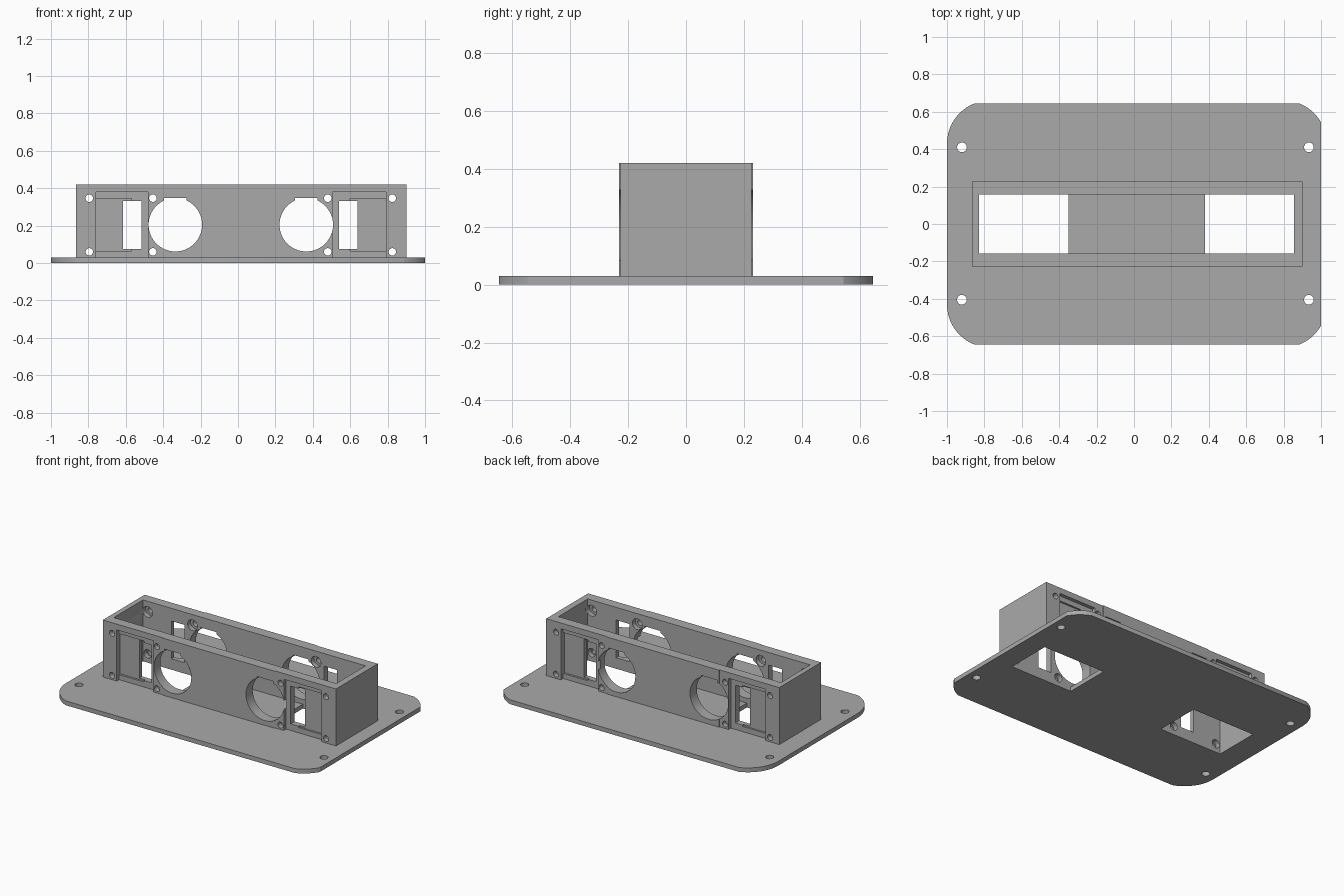
import bpy
import math

if "Cube" in bpy.data.objects:
    bpy.data.objects.remove(bpy.data.objects["Cube"])

gray = bpy.data.materials.new("plain gray")
gray.diffuse_color = (0.4, 0.4, 0.4, 1)
gray.use_nodes = True
gray.node_tree.nodes["Principled BSDF"].inputs["Base Color"].default_value = gray.diffuse_color


def box(name, x0, x1, y0, y1, z0, z1):
    bpy.ops.mesh.primitive_cube_add(
        size=1, location=((x0 + x1) / 2, (y0 + y1) / 2, (z0 + z1) / 2))
    ob = bpy.context.object
    ob.name = name
    ob.scale = (x1 - x0, y1 - y0, z1 - z0)
    bpy.ops.object.transform_apply(location=True, rotation=True, scale=True)
    return ob


def rod(name, loc, r, length, along_y=True, n=32):
    bpy.ops.mesh.primitive_cylinder_add(
        vertices=n, radius=r, depth=length, location=loc,
        rotation=(math.pi / 2 if along_y else 0, 0, 0))
    ob = bpy.context.object
    ob.name = name
    bpy.ops.object.transform_apply(location=True, rotation=True, scale=True)
    return ob


def combine(target, other, op='DIFFERENCE'):
    mod = target.modifiers.new("cut", 'BOOLEAN')
    mod.operation, mod.solver, mod.object = op, 'EXACT', other
    bpy.context.view_layer.objects.active = target
    bpy.ops.object.modifier_apply(modifier=mod.name)
    bpy.data.objects.remove(other, do_unlink=True)


# Base plate outline: circular corners clipped by a rectangle
R, HY = 0.23, 0.645
outline = []
for cx, cy, start in ((0.8, 0.43, 0), (-0.77, 0.43, 90),
                      (-0.77, -0.43, 180), (0.8, -0.43, 270)):
    right = cx > 0
    top_angle = math.degrees(math.asin((HY - 0.43) / R))
    low = math.degrees(math.acos(0.2 / R)) if right else 0
    span = [low + (top_angle - low) * i / 10 for i in range(11)]
    if start in (90, 270):
        span.reverse()
    for a in span:
        a = math.radians(a)
        sx = 1 if cx > 0 else -1
        sy = 1 if cy > 0 else -1
        outline.append((cx + sx * R * math.cos(a), cy + sy * R * math.sin(a)))
n = len(outline)
verts = [(x, y, z) for z in (0, 0.03) for x, y in outline]
faces = [tuple(reversed(range(n))), tuple(range(n, 2 * n))]
faces += [(i, (i + 1) % n, n + (i + 1) % n, n + i) for i in range(n)]
mesh = bpy.data.meshes.new("mounting_housing")
mesh.from_pydata(verts, [], faces)
housing = bpy.data.objects.new("mounting_housing", mesh)
bpy.context.collection.objects.link(housing)

# Box body with a slightly thicker middle section
body = box("body", -0.865, 0.90, -0.226, 0.226, 0.015, 0.42)
combine(body, box("thick_middle", -0.41, 0.44, -0.231, 0.231, 0.015, 0.42), 'UNION')
combine(housing, body, 'UNION')

# Open interior and the two openings through the plate
combine(housing, box("interior", -0.83, 0.855, -0.158, 0.158, 0.03, 0.5))
for x0, x1 in ((-0.83, -0.35), (0.38, 0.855)):
    combine(housing, box("floor_opening", x0, x1, -0.158, 0.158, -0.1, 0.1))

# Plate mounting holes
for x in (-0.92, 0.935):
    for y in (-0.405, 0.41):
        combine(housing, rod("plate_hole", (x, y, 0), 0.026, 0.2, False, 24))

# Round ports with a square key notch on top
for x in (-0.335, 0.365):
    combine(housing, rod("port", (x, 0, 0.205), 0.143, 0.6, True, 64))
    combine(housing, box("key_notch", x - 0.06, x + 0.06, -0.3, 0.3, 0.25, 0.348))

# Stepped rectangular recesses on both long walls
for x0, x1, p0, p1 in ((-0.76, -0.48, -0.76, -0.57), (0.505, 0.79, 0.60, 0.79)):
    for s in (-1, 1):
        ya, yb = sorted((s * 0.201, s * 0.3))
        combine(housing, box("recess", x0, x1, ya, yb, 0.03, 0.38))
        ya, yb = sorted((s * 0.188, s * 0.3))
        combine(housing, box("pocket", p0, p1, ya, yb, 0.065, 0.345))

# Rectangular windows through both walls
for x0, x1 in ((-0.615, -0.515), (0.54, 0.64)):
    combine(housing, box("window", x0, x1, -0.3, 0.3, 0.075, 0.333))

# Screw holes, counterbored from inside
for x in (-0.795, -0.455, 0.48, 0.825):
    for z in (0.06, 0.347):
        combine(housing, rod("screw_hole", (x, 0, z), 0.02, 0.6, True, 24))
        for s in (-1, 1):
            combine(housing, rod("counterbore", (x, s * 0.165, z),
                                 0.029 if z < 0.1 else 0.037, 0.05, True, 24))

housing.data.materials.clear()
housing.data.materials.append(gray)
for p in housing.data.polygons:
    p.material_index = 0
bpy.ops.object.select_all(action='DESELECT')
housing.select_set(True)
bpy.context.view_layer.objects.active = housing
bpy.ops.object.shade_smooth_by_angle(angle=math.radians(30))
